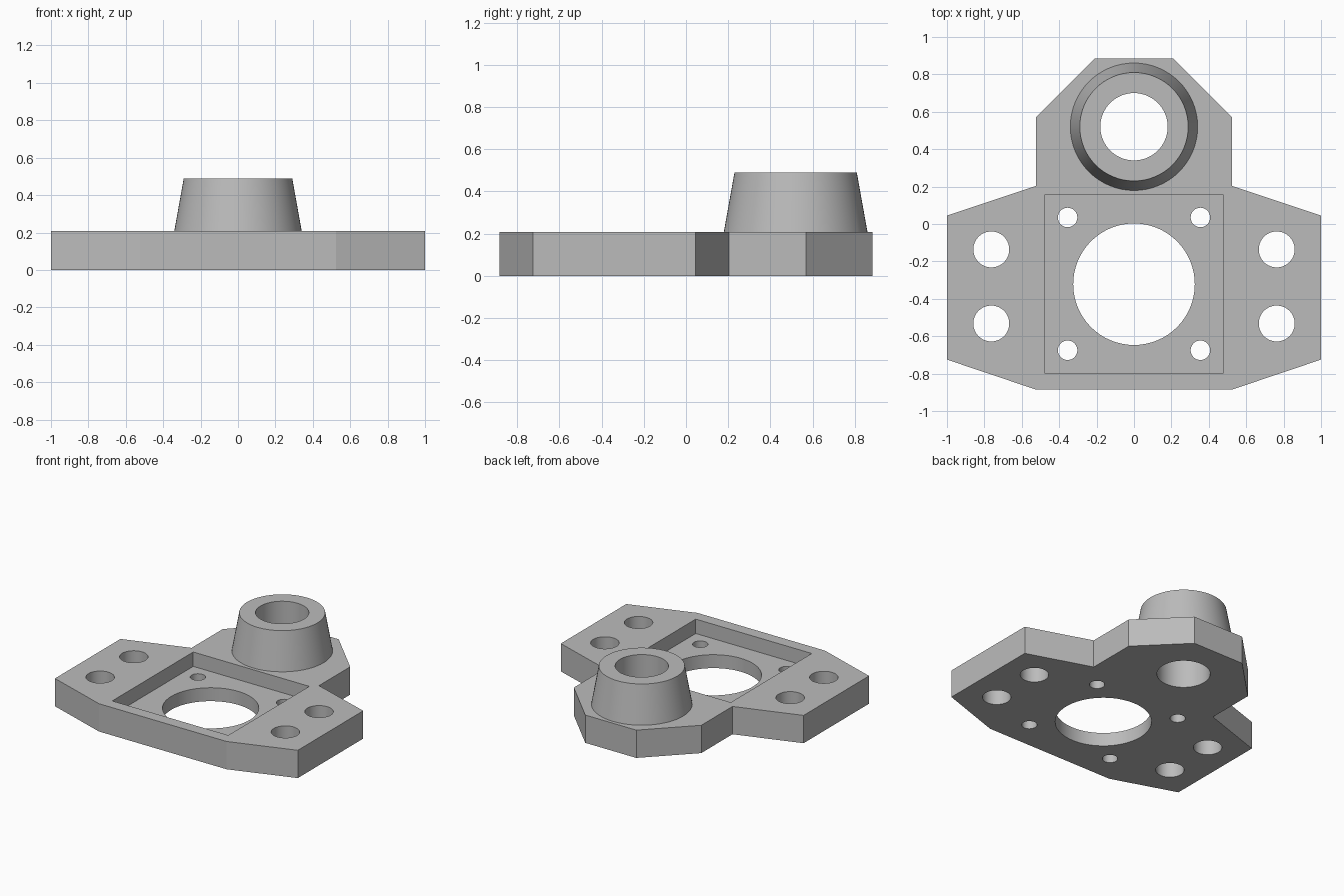
import bpy
import bmesh
from math import radians

if "Cube" in bpy.data.objects:
    bpy.data.objects.remove(bpy.data.objects["Cube"])

grey = bpy.data.materials.new("plain grey")
grey.use_nodes = True
grey.diffuse_color = (0.5, 0.5, 0.5, 1)
grey.node_tree.nodes["Principled BSDF"].inputs["Base Color"].default_value = (0.5, 0.5, 0.5, 1)

THICK = 0.207      # plate thickness
FLOOR = 0.10       # height of the pocket floor
TOP = 0.49         # top of the boss
BOSS_Y = 0.52


def finish(name, bm):
    bmesh.ops.recalc_face_normals(bm, faces=bm.faces)
    mesh = bpy.data.meshes.new(name)
    bm.to_mesh(mesh)
    bm.free()
    mesh.materials.append(grey)
    obj = bpy.data.objects.new(name, mesh)
    bpy.context.collection.objects.link(obj)
    return obj


def prism(name, outline, z0, z1):
    bm = bmesh.new()
    face = bm.faces.new([bm.verts.new((x, y, z0)) for x, y in outline])
    ext = bmesh.ops.extrude_face_region(bm, geom=[face])
    verts = [v for v in ext["geom"] if isinstance(v, bmesh.types.BMVert)]
    bmesh.ops.translate(bm, verts=verts, vec=(0, 0, z1 - z0))
    return finish(name, bm)


def frustum(name, x, y, r0, r1, z0, z1, sides=64):
    bm = bmesh.new()
    bmesh.ops.create_cone(bm, cap_ends=True, segments=sides, radius1=r0, radius2=r1, depth=z1 - z0)
    bmesh.ops.translate(bm, verts=bm.verts, vec=(x, y, (z0 + z1) / 2))
    return finish(name, bm)


def combine(target, tool, operation):
    mod = target.modifiers.new(operation.lower(), "BOOLEAN")
    mod.operation = operation
    mod.solver = "EXACT"
    mod.object = tool
    bpy.ops.object.select_all(action="DESELECT")
    bpy.context.view_layer.objects.active = target
    target.select_set(True)
    bpy.ops.object.modifier_apply(modifier=mod.name)
    bpy.data.objects.remove(tool)


# Plate: half outline from back to front, mirrored across x
half = [(0.21, 0.885), (0.525, 0.57), (0.525, 0.203), (1, 0.045), (1, -0.725), (0.525, -0.885)]
plate = prism("mounting_plate", half + [(-x, y) for x, y in reversed(half)], 0, THICK)

# Tapered boss, sunk into the plate so that the union is clean
slope = 0.05 / (TOP - THICK)
boss = frustum("boss", 0, BOSS_Y, 0.341 + slope * 0.1, 0.29, THICK - 0.1, TOP)
combine(plate, boss, "UNION")

# Square pocket in the top
pocket = [(-0.478, -0.797), (0.478, -0.797), (0.478, 0.156), (-0.478, 0.156)]
combine(plate, prism("pocket_cutter", pocket, FLOOR, THICK + 0.1), "DIFFERENCE")

# Through holes: boss bore, central opening, screw holes and side holes
holes = [(0, BOSS_Y, 0.18), (0, -0.322, 0.325)]
for side in (-1, 1):
    holes += [(side * 0.355, y, 0.052) for y in (0.035, -0.675)]
    holes += [(side * 0.763, y, 0.096) for y in (-0.136, -0.532)]
for x, y, r in holes:
    combine(plate, frustum("hole_cutter", x, y, r, r, -0.1, TOP + 0.1), "DIFFERENCE")

# Smooth round walls, crisp edges
bpy.ops.object.shade_smooth_by_angle(angle=radians(15))
